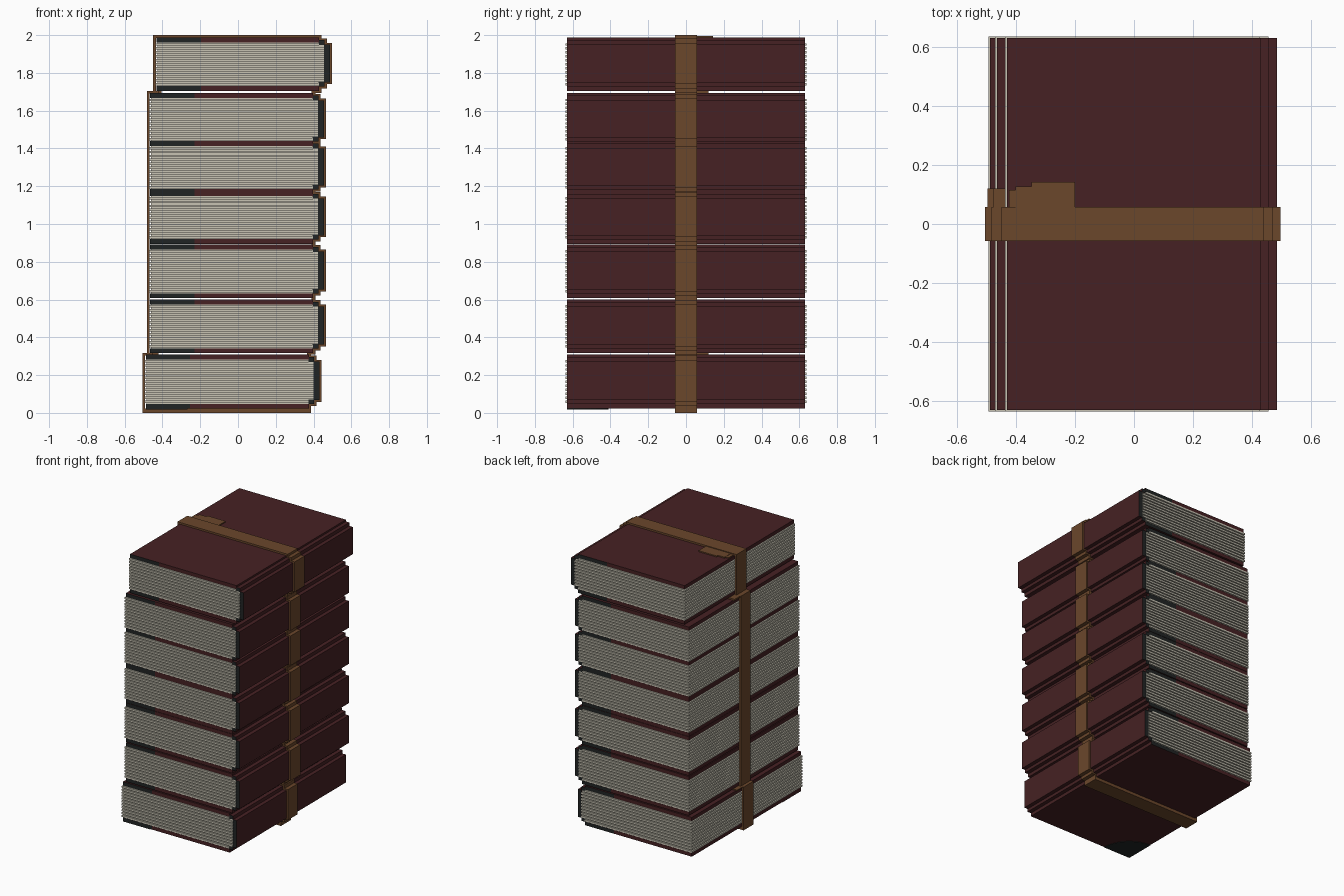
import bpy, bmesh, math
from mathutils import Vector

if "Cube" in bpy.data.objects:
    bpy.data.objects.remove(bpy.data.objects["Cube"])


def material(name, rgb):
    m = bpy.data.materials.new(name)
    m.diffuse_color = (*rgb, 1)
    m.use_nodes = True
    m.node_tree.nodes["Principled BSDF"].inputs["Base Color"].default_value = m.diffuse_color
    return m


RED = material("dark_red_cover", (0.061, 0.0152, 0.0168))
PAGE = material("cream_paper", (0.578, 0.552, 0.456))
STRAP = material("brown_leather", (0.147, 0.063, 0.0242))
DARK = material("charcoal_edge", (0.0144, 0.0176, 0.0176))


def box(bm, x0, x1, y0, y1, z0, z1):
    v = bmesh.ops.create_cube(bm, size=1)["verts"]
    for p in v:
        p.co = Vector(((x0, x1)[p.co.x > 0], (y0, y1)[p.co.y > 0], (z0, z1)[p.co.z > 0]))
    return v


def finish(bm, name, *mats):
    bm.normal_update()
    me = bpy.data.meshes.new(name)
    bm.to_mesh(me)
    bm.free()
    for m in mats:
        me.materials.append(m)
    ob = bpy.data.objects.new(name, me)
    bpy.context.collection.objects.link(ob)
    return ob


Y = 0.631      # half length of the covers
T = 0.026      # board thickness
CORNER = 0.235  # length of the dark stretch on board ends
W = 0.057      # half width of the strap
S = 0.012      # strap thickness

# page block bottom z, top z, left cover x, right cover x (bottom to top)
BOOKS = [(0.048, 0.283, -0.488, 0.375)]
BOOKS += [(a, b, -0.465, 0.398) for a, b in
          ((0.342, 0.575), (0.633, 0.866), (0.92, 1.147), (1.184, 1.412), (1.439, 1.667))]
BOOKS += [(1.73, 1.961, -0.431, 0.43)]


def book_cover(i, z0, z1, xl, xr):
    bm = bmesh.new()
    # boards
    for a, b in ((z0 - T, z0), (z1, z1 + T)):
        box(bm, xl, xr, -Y, Y, a, b)
    for x in (xl + CORNER, xr - CORNER):
        bmesh.ops.bisect_plane(bm, geom=bm.verts[:] + bm.edges[:] + bm.faces[:],
                               plane_co=(x, 0, 0), plane_no=(1, 0, 0))
    bm.normal_update()
    for f in bm.faces:
        c = f.calc_center_median()
        if f.normal.y < -0.9 and c.x < xl + CORNER or f.normal.y > 0.9 and c.x > xr - CORNER:
            f.material_index = 1
    # hinges and spine with dark ends
    for x0, x1, a, b in ((xr - 0.003, xr + 0.028, z0 - 0.002, z0 + 0.024),
                         (xr - 0.003, xr + 0.028, z1 - 0.013, z1 + 0.013),
                         (xr + 0.026, xr + 0.056, z0 + 0.02, z1 - 0.012)):
        verts = box(bm, x0, x1, -Y, Y, a, b)
        bm.normal_update()
        for f in {f for v in verts for f in v.link_faces}:
            f.material_index = int(abs(f.normal.y) > 0.9)
    finish(bm, f"book_cover_{i}", RED, DARK)


def book_pages(i, z0, z1, xl, xr):
    bm = bmesh.new()
    right = xr + 0.026
    box(bm, xl + 0.004, right, -Y + 0.004, Y - 0.004, z0, z1)
    # protruding sheets
    n = 11
    step = (z1 - z0) / n
    for k in range(n):
        a = z0 + (k + 0.2) * step
        end = right if 0 < k < n - 1 else xr - 0.002
        box(bm, xl - 0.006, end, -Y - 0.006, Y + 0.006, a, a + 0.6 * step)
    finish(bm, f"book_pages_{i}", PAGE)


for i, b in enumerate(BOOKS, 1):
    book_cover(i, *b)
    book_pages(i, *b)

# strap over the spines
bm = bmesh.new()
for z0, z1, xl, xr in BOOKS:
    box(bm, xr, xr + S, -W, W, z0 - T - 0.008, z1 + T + 0.008)
    box(bm, xr, xr + 0.028 + S, -W, W, z0 - 0.012, z0 + 0.03)
    box(bm, xr, xr + 0.028 + S, -W, W, z1 - 0.02, z1 + 0.022)
    box(bm, xr + 0.03, xr + 0.056 + S, -W, W, z0 + 0.01, z1 - 0.002)
for (_, b, _, x), (a, _, _, x2) in zip(BOOKS, BOOKS[1:]):
    box(bm, min(x, x2) - 0.01, max(x, x2) + S, -W, W, b + T, max(a - T, b + T + 0.006))
finish(bm, "strap_spine_side", STRAP)

# strap over the top, bottom and fore edge
bm = bmesh.new()
first, last = BOOKS[0], BOOKS[-1]
box(bm, last[2] - 0.006 - S, last[3] + S, -W, W, last[1] + T - 0.002, 2.0)
box(bm, first[2] - 0.006 - S, first[3] + S, -W, W, 0.0, first[0] - T + 0.002)
for x, a, b in ((first[2], 0.005, 0.314), (-0.465, 0.304, 1.702), (last[2], 1.692, 1.995)):
    box(bm, x - 0.006 - S, x - 0.004, -W, W, a, b)
box(bm, -0.506, -0.45, -W, W, 0.305, 0.316)
box(bm, -0.483, -0.42, -W, W, 1.692, 1.704)
finish(bm, "strap_band", STRAP)

# loose strap ends lying on the ledges and on the top
bm = bmesh.new()
box(bm, -0.497, -0.42, W - 0.01, 0.12, 0.308, 0.316)
box(bm, -0.477, -0.405, W - 0.01, 0.12, 1.692, 1.704)
box(bm, -0.425, -0.40, W - 0.01, 0.115, 1.985, 1.993)
box(bm, -0.402, -0.345, W - 0.01, 0.128, 1.985, 1.995)
box(bm, -0.347, -0.20, W - 0.01, 0.142, 1.985, 1.995)
finish(bm, "strap_tail", STRAP)

# dark rounded corner patch under the lowest board
bm = bmesh.new()
zb = first[0] - T - 0.003
pts = [(first[2], -Y, zb)]
pts += [(first[2] + 0.22 * math.cos(t * math.pi / 20), -Y + 0.22 * math.sin(t * math.pi / 20), zb)
        for t in range(11)]
face = bm.faces.new([bm.verts.new(p) for p in pts])
ext = bmesh.ops.extrude_face_region(bm, geom=[face])["geom"]
bmesh.ops.translate(bm, verts=[g for g in ext if isinstance(g, bmesh.types.BMVert)], vec=(0, 0, 0.004))
bmesh.ops.recalc_face_normals(bm, faces=bm.faces)
finish(bm, "corner_patch", DARK)
